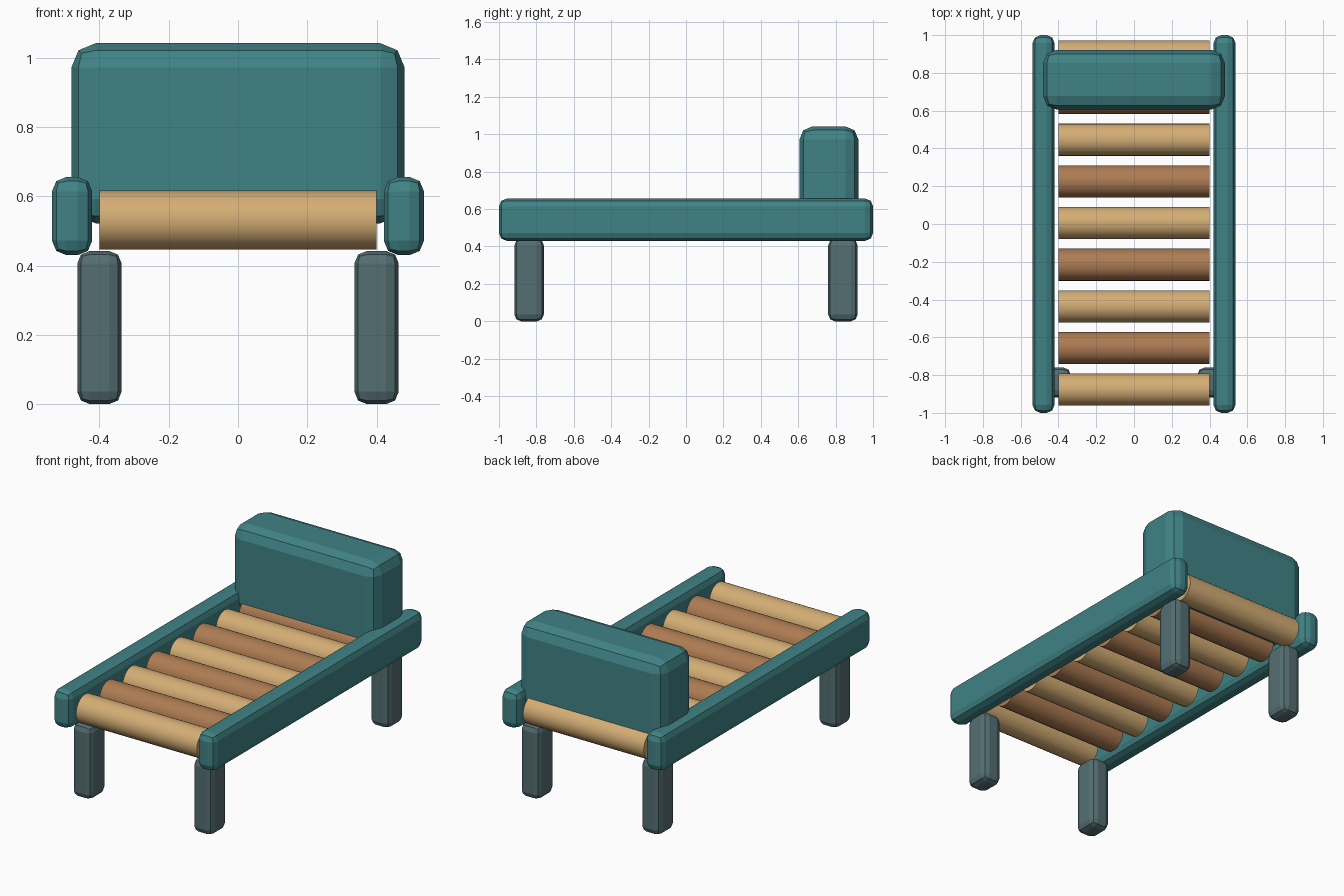
import bpy, bmesh, math
from mathutils import Matrix

if "Cube" in bpy.data.objects:
    bpy.data.objects.remove(bpy.data.objects["Cube"])


def material(name, rgb):
    m = bpy.data.materials.new(name)
    m.diffuse_color = (*rgb, 1)
    m.use_nodes = True
    m.node_tree.nodes["Principled BSDF"].inputs["Base Color"].default_value = m.diffuse_color
    return m


TEAL = material("teal", (0.052, 0.225, 0.238))
SLATE = material("slate grey", (0.089, 0.157, 0.168))
TAN = material("light tan", (0.66, 0.42, 0.177))
BROWN = material("warm brown", (0.42, 0.2, 0.085))


def add_object(name, bm, mat, loc):
    me = bpy.data.meshes.new(name)
    bm.to_mesh(me)
    bm.free()
    me.materials.append(mat)
    ob = bpy.data.objects.new(name, me)
    ob.location = loc
    bpy.context.collection.objects.link(ob)
    return ob


def box(name, loc, size, bevel, mat):
    bm = bmesh.new()
    bmesh.ops.create_cube(bm, size=1)
    bmesh.ops.scale(bm, vec=size, verts=bm.verts)
    ob = add_object(name, bm, mat, loc)
    mod = ob.modifiers.new("Bevel", 'BEVEL')
    mod.width = bevel
    mod.segments = 2
    return ob


def roller(name, loc, radius, length, mat):
    bm = bmesh.new()
    bmesh.ops.create_cone(bm, cap_ends=True, segments=32, radius1=radius,
                          radius2=radius, depth=length,
                          matrix=Matrix.Rotation(math.pi / 2, 4, 'Y'))
    # smooth sides, flat caps with sharp rims
    for f in bm.faces:
        f.smooth = len(f.verts) == 4
    for e in bm.edges:
        e.smooth = all(f.smooth for f in e.link_faces)
    return add_object(name, bm, mat, loc)


# side rails and legs, mirrored left and right
for side, sx in (("left", -1), ("right", 1)):
    box(f"{side}_rail", (sx * 0.479, 0, 0.543), (0.116, 2.0, 0.226), 0.042, TEAL)
    for end, sy in (("front", -1), ("back", 1)):
        box(f"{end}_{side}_leg", (sx * 0.4, sy * 0.839, 0.221),
            (0.128, 0.157, 0.442), 0.036, SLATE)

# upright end block
box("end_block", (0, 0.764, 0.782), (0.962, 0.315, 0.52), 0.07, TEAL)

# alternating rollers
for i in range(9):
    roller(f"roller_{i + 1}", (0, -0.877 + i * 0.2205, 0.531), 0.085, 0.8,
           BROWN if i % 2 else TAN)
